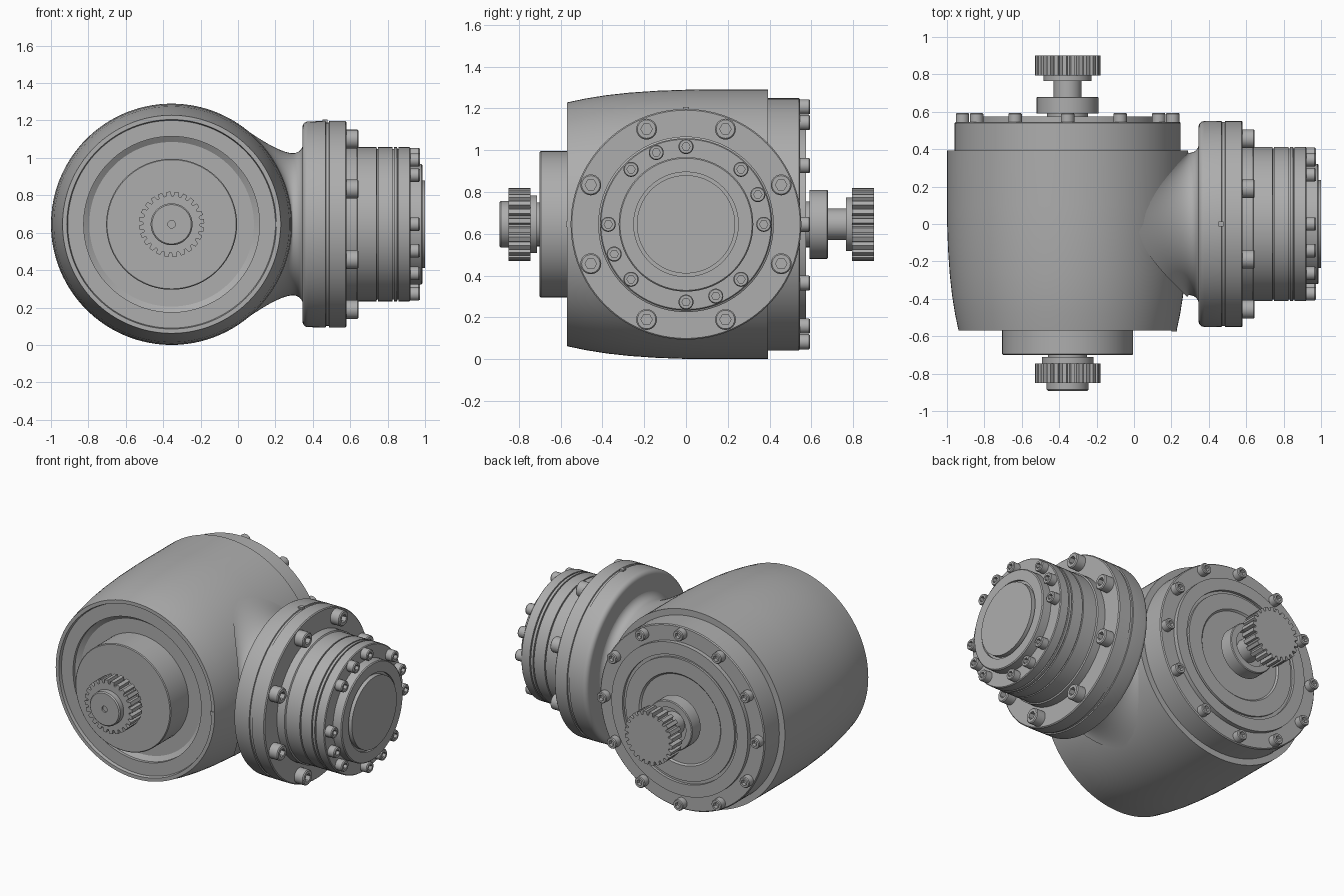
import bpy, bmesh, math
from mathutils import Matrix, Vector

if "Cube" in bpy.data.objects:
    bpy.data.objects.remove(bpy.data.objects["Cube"])

steel = bpy.data.materials.new("machined_grey")
steel.use_nodes = True
GREY = (0.42, 0.42, 0.42, 1)
steel.diffuse_color = GREY
steel.node_tree.nodes["Principled BSDF"].inputs["Base Color"].default_value = GREY

CX, CZ, R = -0.355, 0.645, 0.645
# Local z runs along the axis of each half of the unit
MAIN = Matrix(((0, 1, 0, CX), (0, 0, 1, 0), (1, 0, 0, CZ), (0, 0, 0, 1)))
ARM = Matrix(((0, 0, 1, 0), (1, 0, 0, 0), (0, 1, 0, CZ), (0, 0, 0, 1)))


def loft(name, rings, frame, caps=True):
    """Skin a list of closed rings, all with the same point count."""
    bm = bmesh.new()
    rows = [[bm.verts.new(p) for p in ring] for ring in rings]
    n = len(rows[0])
    for a, b in zip(rows, rows[1:]):
        for i in range(n):
            j = (i + 1) % n
            bm.faces.new((a[i], a[j], b[j], b[i]))
    if caps:
        bm.faces.new(rows[0][::-1])
        bm.faces.new(rows[-1])
    bmesh.ops.recalc_face_normals(bm, faces=bm.faces)
    mesh = bpy.data.meshes.new(name)
    bm.to_mesh(mesh)
    bm.free()
    mesh.materials.append(steel)
    mesh.polygons.foreach_set("use_smooth", [True] * len(mesh.polygons))
    mesh.set_sharp_from_angle(angle=math.radians(28))
    obj = bpy.data.objects.new(name, mesh)
    obj.matrix_world = frame
    bpy.context.collection.objects.link(obj)
    return obj


def circle(t, r, n=96):
    return [(r * math.cos(math.tau * i / n), r * math.sin(math.tau * i / n), t)
            for i in range(n)]


def lathe(name, profile, frame, n=96):
    """Profile holds (position along axis, radius) pairs."""
    return loft(name, [circle(t, r, n) for t, r in profile], frame)


def hexagon(t, r, n=24):
    """Hexagon outline sampled with the same count as the round head."""
    pts = []
    for i in range(n):
        a = math.tau * i / n
        k = r * math.cos(math.pi / 6) / math.cos(a % (math.pi / 3) - math.pi / 6)
        pts.append((k * math.cos(a), k * math.sin(a), t))
    return pts


def bolts(name, frame, angles, ring, base, r, h):
    """Socket head screws around a bolt circle."""
    first = None
    for i, deg in enumerate(angles):
        a = math.radians(deg)
        place = frame @ Matrix.Translation((ring * math.cos(a), ring * math.sin(a), base))
        if first:
            obj = bpy.data.objects.new(f"{name}_{i + 1}", first.data)
            obj.matrix_world = place
            bpy.context.collection.objects.link(obj)
        else:
            first = loft(f"{name}_1", [
                circle(-0.01, r, 24), circle(h - 0.006, r, 24), circle(h, r * 0.88, 24),
                hexagon(h, r * 0.55), hexagon(h * 0.5, r * 0.55)], place)


def gear(name, y0, y1, teeth=24, root=0.152, tip=0.175):
    pitch = math.tau / teeth
    outline = [((r, (i + f) * pitch)) for i in range(teeth)
               for f, r in ((0, root), (0.25, root), (0.38, tip), (0.87, tip))]
    loft(name, [[(r * math.cos(a), r * math.sin(a), y) for r, a in outline]
                for y in (y0, y1)], MAIN)


# Main housing: barrel with a stepped recess in the front
lathe("main_housing", [
    (-0.51, 0.34), (-0.51, 0.44), (-0.53, 0.47), (-0.55, 0.47), (-0.55, 0.555),
    (-0.57, 0.56), (-0.57, 0.583), (-0.48, 0.602), (-0.38, 0.618), (-0.27, 0.630),
    (-0.14, 0.639), (0, 0.644), (0.1, R), (0.392, R), (0.392, 0.55)], MAIN, 128)

# Front boss and its pinion
lathe("front_boss", [(-0.5, 0.35), (-0.695, 0.35), (-0.7, 0.345)], MAIN)
lathe("front_shaft", [(-0.69, 0.105), (-0.712, 0.105), (-0.712, 0.138), (-0.75, 0.138)], MAIN, 64)
gear("front_gear", -0.85, -0.745)
lathe("front_gear_hub", [(-0.84, 0.112), (-0.885, 0.112), (-0.892, 0.105),
                         (-0.892, 0.02), (-0.88, 0.02)], MAIN, 64)

# Rear cover, collar and pinion
lathe("rear_cover", [
    (0.38, 0.604), (0.54, 0.604), (0.546, 0.598), (0.546, 0.5), (0.574, 0.5),
    (0.574, 0.42), (0.556, 0.42), (0.556, 0.4), (0.57, 0.4), (0.57, 0.3),
    (0.56, 0.29), (0.56, 0.1)], MAIN)
lathe("rear_collar", [
    (0.55, 0.11), (0.59, 0.11), (0.59, 0.165), (0.675, 0.165), (0.68, 0.16),
    (0.68, 0.12), (0.63, 0.12), (0.63, 0.07)], MAIN, 64)
lathe("rear_shaft", [(0.56, 0.075), (0.765, 0.075), (0.765, 0.128), (0.8, 0.128)], MAIN, 64)
gear("rear_gear", 0.795, 0.9)
bolts("rear_bolt", MAIN, range(0, 360, 30), 0.562, 0.546, 0.036, 0.048)

# Saddle neck: curves from the barrel surface into a round tube
NECK, N = 0.38, 96
starts, corners, ends = [], [], []
for i in range(N):
    a = math.tau * i / N
    y, z = 0.39 * math.cos(a), 0.52 * math.sin(a)
    cy, cz = NECK * math.cos(a), NECK * math.sin(a)
    depth = math.sqrt(R * R - z * z)
    starts.append(Vector((y, z, CX + depth - 0.004)))
    corners.append(Vector((cy, cz, CX + depth + (z - cz) * z / depth)))
    ends.append(Vector((cy, cz, 0.295)))
rings = []
for k in range(13):
    t = k / 12
    rings.append([p * (1 - t) ** 2 + q * 2 * t * (1 - t) + e * t * t
                  for p, q, e in zip(starts, corners, ends)])
# Flare at the flange side
for k in range(1, 7):
    a = k / 6 * math.pi / 2
    rings.append(circle(0.295 + 0.052 * math.sin(a), NECK + 0.05 * (1 - math.cos(a)), N))
loft("side_neck", rings, ARM, caps=False)

# Side flange with rounded back edge and a parting groove
edge = [(0.375 - 0.03 * math.cos(k * math.pi / 10), 0.52 + 0.03 * math.sin(k * math.pi / 10))
        for k in range(6)]
lathe("side_flange", [(0.345, 0.36)] + edge + [
    (0.468, 0.552), (0.47, 0.545), (0.486, 0.545), (0.488, 0.552),
    (0.574, 0.552), (0.58, 0.546), (0.58, 0.4)], ARM)
bolts("side_flange_bolt", ARM, [22.5 + 45 * i for i in range(8)], 0.493, 0.58, 0.05, 0.065)

# Output drum: stacked rings separated by grooves
drum = [(0.57, 0.42), (0.635, 0.42), (0.64, 0.412)]
for seam in (0.745, 0.83, 0.855):
    drum += [(seam - 0.004, 0.412), (seam - 0.003, 0.403),
             (seam + 0.003, 0.403), (seam + 0.004, 0.412)]
drum += [(0.917, 0.412), (0.922, 0.407), (0.922, 0.322), (0.98, 0.322), (0.986, 0.316),
         (0.986, 0.25), (0.97, 0.25), (0.97, 0.235), (1.0, 0.235)]
lathe("output_drum", drum, ARM)
bolts("output_bolt", ARM, [q + s for q in range(0, 360, 90) for s in (0, 22.5, 45)],
      0.372, 0.922, 0.036, 0.05)

# Locating pins
for name, pos in (("rim_pin", (0.215, -0.56, CZ)), ("flange_pin", (0.465, 0, CZ + 0.547))):
    bpy.ops.mesh.primitive_cube_add(size=0.028, location=pos)
    pin = bpy.context.object
    pin.name = name
    pin.data.materials.append(steel)
